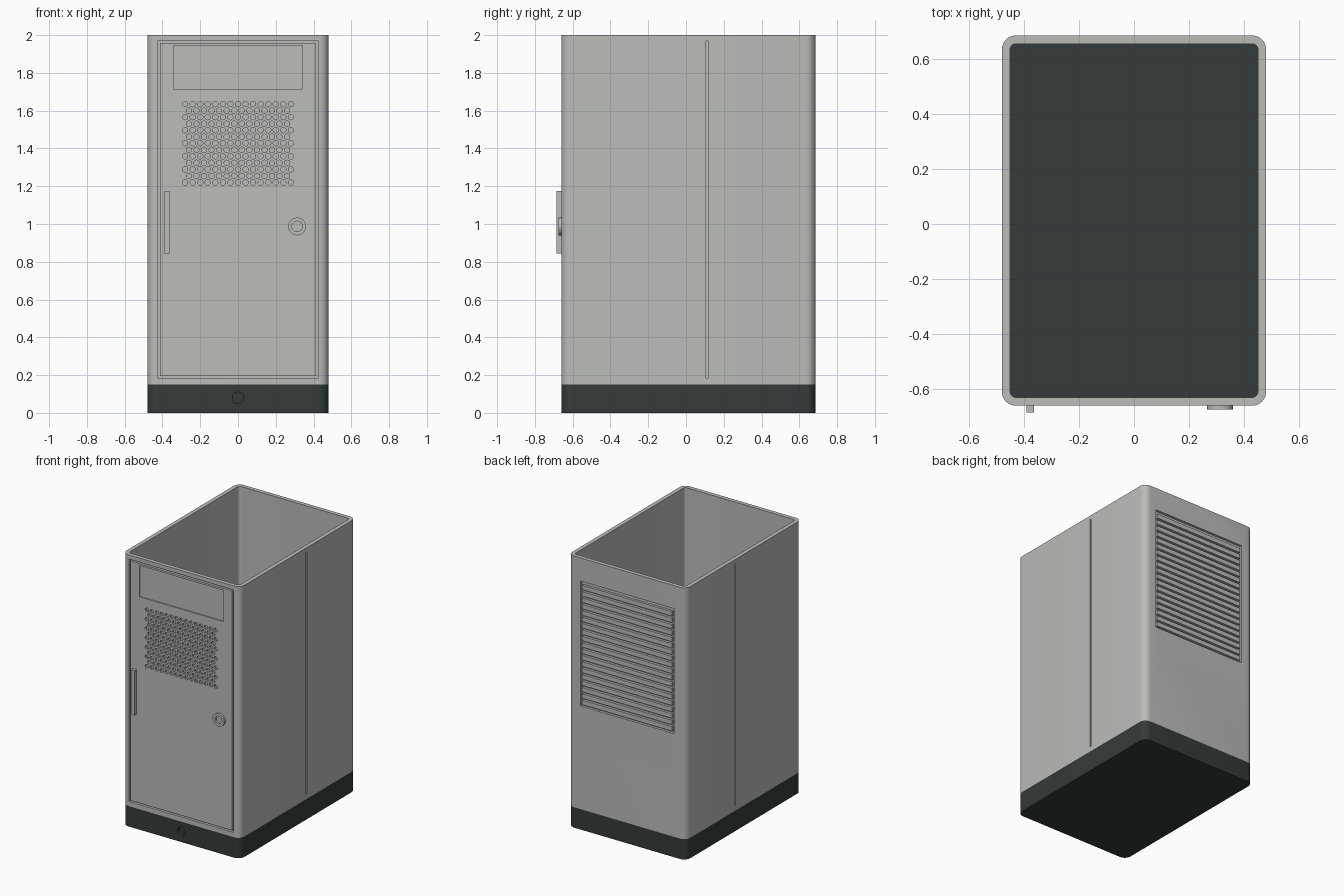
import bpy, bmesh, math
from mathutils import Matrix

if "Cube" in bpy.data.objects:
    bpy.data.objects.remove(bpy.data.objects["Cube"])

FRONT, BACK, HALF_W = -0.66, 0.685, 0.48
BASE_H, TOP, WALL = 0.15, 2.0, 0.03


def material(name, rgb):
    m = bpy.data.materials.new(name)
    m.diffuse_color = (*rgb, 1)
    m.use_nodes = True
    m.node_tree.nodes["Principled BSDF"].inputs["Base Color"].default_value = m.diffuse_color
    return m


GREY = material("light_grey", (0.5, 0.51, 0.485))
DARK = material("dark_slate", (0.034, 0.043, 0.042))


def finish(name, bm, mat):
    bmesh.ops.recalc_face_normals(bm, faces=bm.faces)
    me = bpy.data.meshes.new(name)
    bm.to_mesh(me)
    bm.free()
    ob = bpy.data.objects.new(name, me)
    bpy.context.collection.objects.link(ob)
    me.materials.append(mat)
    return ob


def add_box(bm, x0, x1, y0, y1, z0, z1):
    mat = Matrix.Translation(((x0 + x1) / 2, (y0 + y1) / 2, (z0 + z1) / 2))
    bmesh.ops.create_cube(bm, size=1, matrix=mat @ Matrix.Diagonal((x1 - x0, y1 - y0, z1 - z0, 1)))


def add_disc(bm, x, z, r, y0, y1, sides):
    mat = Matrix.Translation((x, (y0 + y1) / 2, z)) @ Matrix.Rotation(math.pi / 2, 4, 'X')
    bmesh.ops.create_cone(bm, cap_ends=True, segments=sides, radius1=r, radius2=r,
                          depth=y1 - y0, matrix=mat)


def box(name, dims, mat=GREY):
    bm = bmesh.new()
    add_box(bm, *dims)
    return finish(name, bm, mat)


def rounded_box(name, inset, radius, z0, z1, mat):
    bm = bmesh.new()
    add_box(bm, -HALF_W + inset, HALF_W - inset, FRONT + inset, BACK - inset, z0, z1)
    upright = [e for e in bm.edges if abs(e.verts[0].co.z - e.verts[1].co.z) > 0.01]
    bmesh.ops.bevel(bm, geom=upright, offset=radius, segments=8, profile=0.5, affect='EDGES')
    return finish(name, bm, mat)


def activate(ob):
    bpy.ops.object.select_all(action='DESELECT')
    ob.select_set(True)
    bpy.context.view_layer.objects.active = ob


def cut(ob, cutter):
    mod = ob.modifiers.new("cut", 'BOOLEAN')
    mod.operation, mod.solver, mod.object = 'DIFFERENCE', 'EXACT', cutter
    activate(ob)
    bpy.ops.object.modifier_apply(modifier=mod.name)
    bpy.data.objects.remove(cutter)


def smooth(ob):
    activate(ob)
    bpy.ops.object.shade_smooth_by_angle(angle=math.radians(30))


# Open-topped cabinet shell
shell = rounded_box("cabinet_shell", 0, 0.05, BASE_H, TOP, GREY)
cut(shell, rounded_box("cavity_cutter", WALL, 0.02, BASE_H - 0.1, TOP + 0.1, GREY))

# Door pocket, back vent pocket and side seams
bm = bmesh.new()
add_box(bm, -0.425, 0.425, FRONT - 0.1, FRONT + 0.02, 0.185, 1.97)
add_box(bm, -0.38, 0.38, BACK - 0.018, BACK + 0.1, 0.91, 1.83)
for s in (-1, 1):
    xs = sorted((s * (HALF_W - 0.012), s * (HALF_W + 0.1)))
    add_box(bm, *xs, 0.107, 0.117, 0.185, 1.97)
cut(shell, finish("pocket_cutter", bm, GREY))
smooth(shell)

# Door with a recessed name plate and staggered speaker holes
door = box("door", (-0.414, 0.414, FRONT, FRONT + 0.024, 0.196, 1.959))
bm = bmesh.new()
add_box(bm, -0.342, 0.342, FRONT - 0.1, FRONT + 0.008, 1.715, 1.945)
ROWS, PITCH = 13, 0.04
for row in range(ROWS):
    count = 15 - row % 2
    for i in range(count):
        add_disc(bm, (i - (count - 1) / 2) * PITCH, 1.635 - row * 0.0346, 0.0145,
                 FRONT - 0.05, FRONT + 0.017, 10)
cut(door, finish("hole_cutter", bm, GREY))
smooth(door)

# Pull handle and lock ring
box("door_handle", (-0.39, -0.363, -0.685, FRONT + 0.01, 0.845, 1.175))
bm = bmesh.new()
add_disc(bm, 0.313, 0.987, 0.047, -0.675, FRONT + 0.01, 32)
lock = finish("lock_ring", bm, GREY)
bm = bmesh.new()
add_disc(bm, 0.313, 0.987, 0.028, -0.75, FRONT + 0.002, 32)
cut(lock, finish("lock_cutter", bm, GREY))
smooth(lock)

# Horizontal vent slats on the back
bm = bmesh.new()
SLATS, STEP = 19, 0.047
for i in range(SLATS):
    z = 0.924 + i * STEP
    add_box(bm, -0.366, 0.366, BACK - 0.022, BACK, z, z + 0.033)
finish("vent_slats", bm, GREY)

# Solid plinth with a round cable port
base = rounded_box("plinth", 0, 0.05, 0, BASE_H, DARK)
bm = bmesh.new()
add_disc(bm, 0, 0.08, 0.03, FRONT - 0.1, FRONT + 0.025, 24)
cut(base, finish("port_cutter", bm, DARK))
smooth(base)
